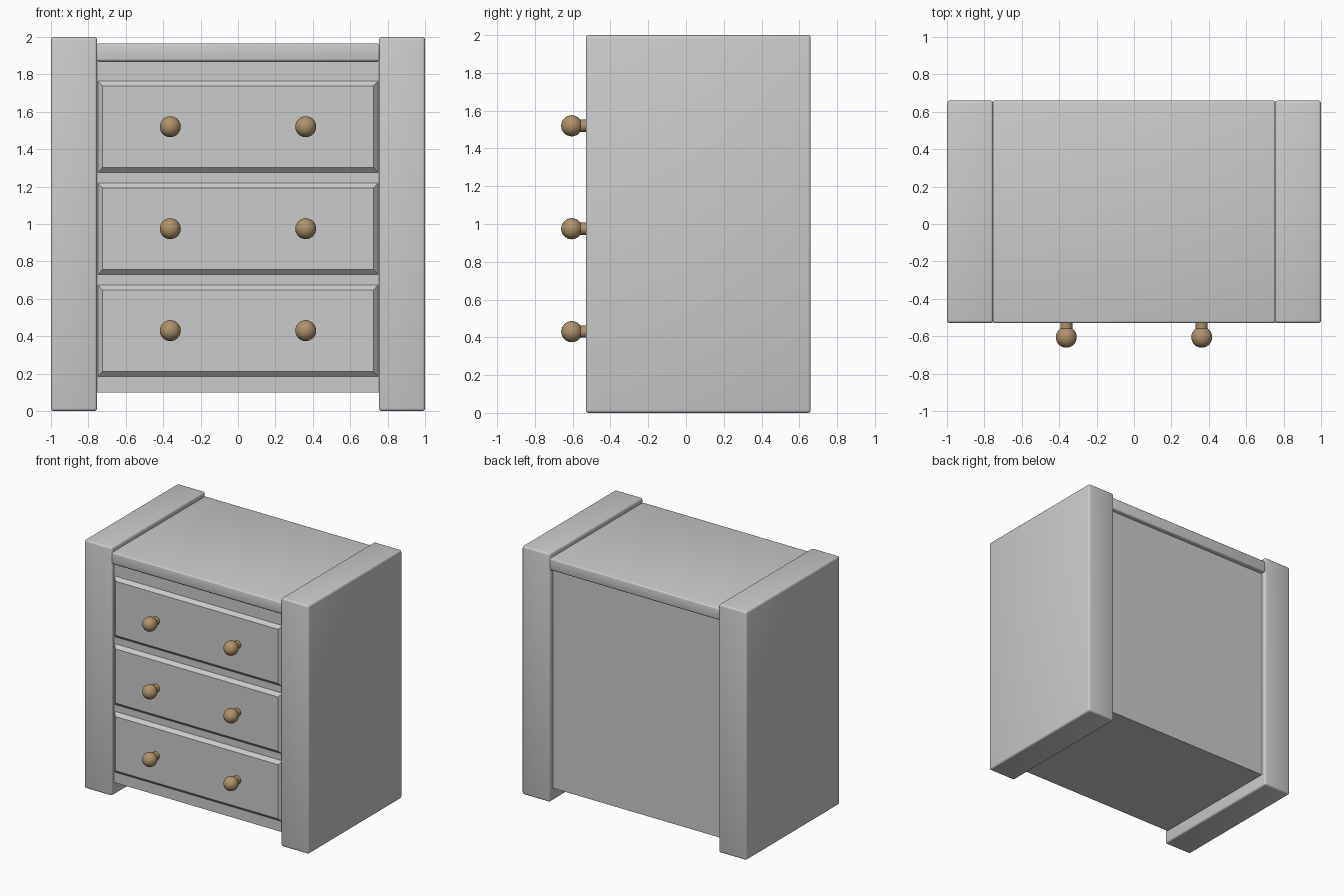
import bpy, bmesh
from math import radians

if "Cube" in bpy.data.objects:
    bpy.data.objects.remove(bpy.data.objects["Cube"])

FRONT, BACK = -0.53, 0.66


def box(name, x0, x1, y0, y1, z0, z1, bevel=0.0):
    bpy.ops.mesh.primitive_cube_add(size=1, location=((x0 + x1) / 2, (y0 + y1) / 2, (z0 + z1) / 2))
    ob = bpy.context.object
    ob.name = name
    ob.scale = (x1 - x0, y1 - y0, z1 - z0)
    bpy.ops.object.transform_apply(location=False, rotation=False, scale=True)
    if bevel:
        mod = ob.modifiers.new("rounded_edges", "BEVEL")
        mod.width = bevel
        mod.segments = 3
        bpy.ops.object.modifier_apply(modifier=mod.name)
        bpy.ops.object.shade_smooth_by_angle(angle=radians(40))
    return ob


def drawer_front(name, z0, z1):
    # raised panel with chamfered border
    ob = box(name, -0.752, 0.752, -0.525, -0.48, z0, z1)
    bm = bmesh.new()
    bm.from_mesh(ob.data)
    bm.faces.ensure_lookup_table()
    hz = (z1 - z0) / 2
    for v in bm.verts:
        if v.co.y < 0:
            v.co.x *= 0.725 / 0.752
            v.co.z *= (hz - 0.03) / hz
        else:
            v.co.y = -0.497 - ob.location.y
    bm.to_mesh(ob.data)
    bm.free()


def knob(name, x, z, mat):
    # ball on a short stem, joined to one object
    bpy.ops.mesh.primitive_cylinder_add(vertices=24, radius=0.032, depth=0.085,
                                        location=(x, -0.5625, z), rotation=(radians(90), 0, 0))
    stem = bpy.context.object
    bpy.ops.mesh.primitive_uv_sphere_add(segments=32, ring_count=16, radius=0.056,
                                         location=(x, -0.605, z), rotation=(radians(90), 0, 0))
    ball = bpy.context.object
    stem.select_set(True)
    bpy.ops.object.join()
    ball.name = name
    bpy.ops.object.shade_smooth_by_angle(angle=radians(40))
    ball.data.materials.append(mat)


brass = bpy.data.materials.new("knob_brass")
brass.diffuse_color = (0.42, 0.29, 0.15, 1)
brass.use_nodes = True
brass.node_tree.nodes["Principled BSDF"].inputs["Base Color"].default_value = brass.diffuse_color

# thick side panels
box("side_panel_right", 0.753, 1.0, FRONT, BACK, 0.0, 2.0, 0.015)
box("side_panel_left", -1.0, -0.753, FRONT, BACK, 0.0, 2.0, 0.015)

# recessed carcass and top board
box("cabinet_body", -0.755, 0.755, -0.50, 0.62, 0.10, 1.88)
box("top_board", -0.757, 0.757, FRONT, BACK, 1.87, 1.965, 0.012)

# three drawers with two knobs each
for i in range(3):
    zc = 0.43 + 0.545 * i
    drawer_front(f"drawer_front_{i + 1}", zc - 0.248, zc + 0.248)
    for side, x in (("left", -0.362), ("right", 0.362)):
        knob(f"drawer_knob_{side}_{i + 1}", x, zc, brass)
